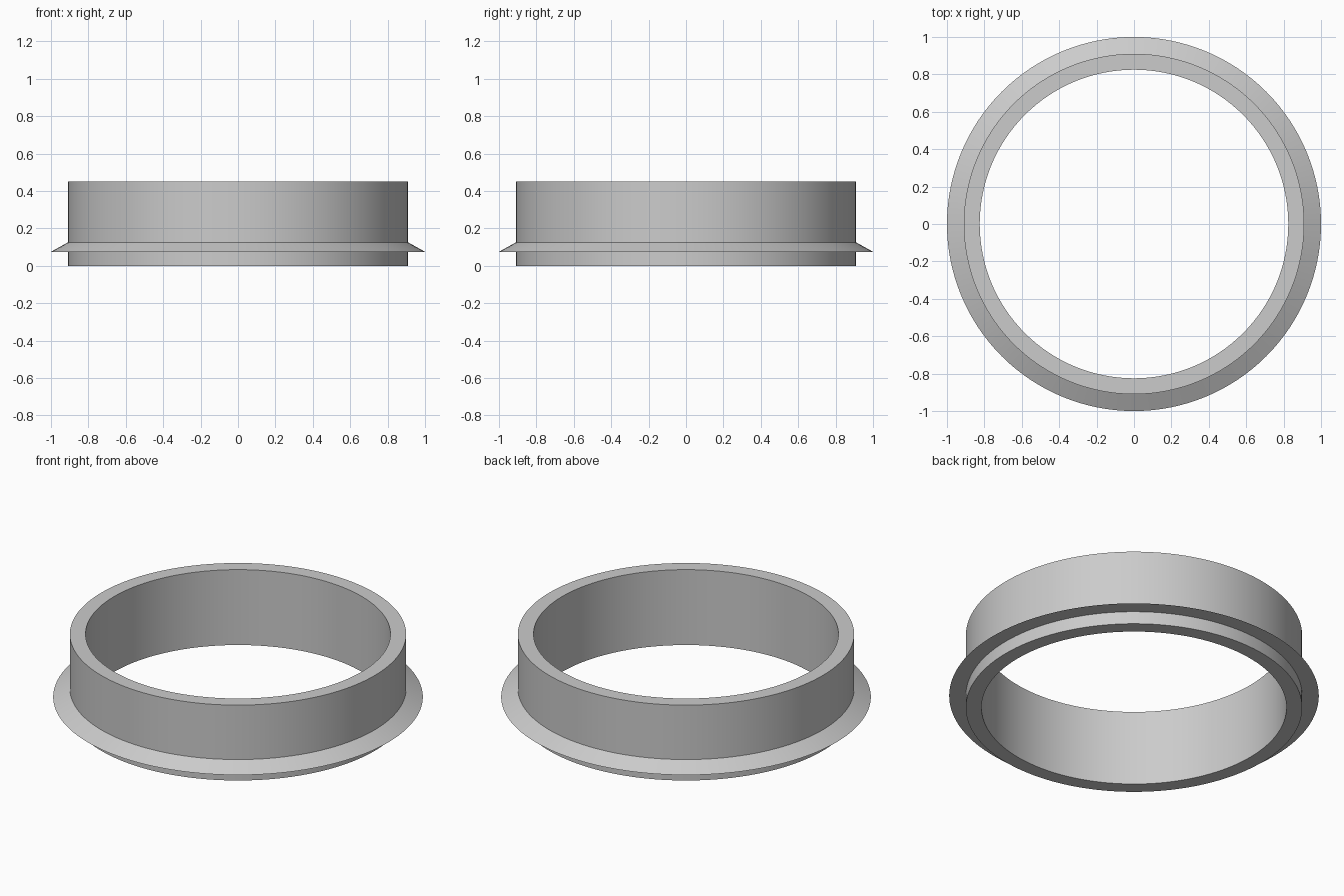
import bpy
import bmesh
from math import radians, tau
from mathutils import Matrix, Vector

SEGMENTS = 128

cube = bpy.data.objects.get("Cube")
if cube:
    bpy.data.objects.remove(cube, do_unlink=True)

# Plain grey material
grey = bpy.data.materials.new("plain_grey")
grey.use_nodes = True
colour = (0.6, 0.6, 0.6, 1)
grey.diffuse_color = colour
grey.node_tree.nodes["Principled BSDF"].inputs["Base Color"].default_value = colour

# Closed wall section (radius, height), with the sloped flange near the base
inner, outer, flange = 0.825, 0.91, 1.0
profile = [
    (inner, 0), (outer, 0), (outer, 0.075), (flange, 0.075),
    (outer, 0.125), (outer, 0.45), (inner, 0.45),
]

# Revolve the section into a ring
bm = bmesh.new()
verts = [bm.verts.new((r, 0, z)) for r, z in profile]
edges = [bm.edges.new((a, b)) for a, b in zip(verts, verts[1:] + verts[:1])]
bmesh.ops.spin(bm, geom=verts + edges, cent=(0, 0, 0), axis=(0, 0, 1),
               angle=tau, steps=SEGMENTS, use_merge=True)
bmesh.ops.remove_doubles(bm, verts=bm.verts, dist=0.0001)
bmesh.ops.recalc_face_normals(bm, faces=bm.faces)

mesh = bpy.data.meshes.new("flanged_ring")
bm.to_mesh(mesh)
bm.free()
mesh.materials.append(grey)
ring = bpy.data.objects.new("flanged_ring", mesh)
bpy.context.collection.objects.link(ring)

# Smooth round walls with crisp rims
bpy.ops.object.select_all(action="DESELECT")
ring.select_set(True)
bpy.context.view_layer.objects.active = ring
bpy.ops.object.shade_smooth_by_angle(angle=radians(25))
